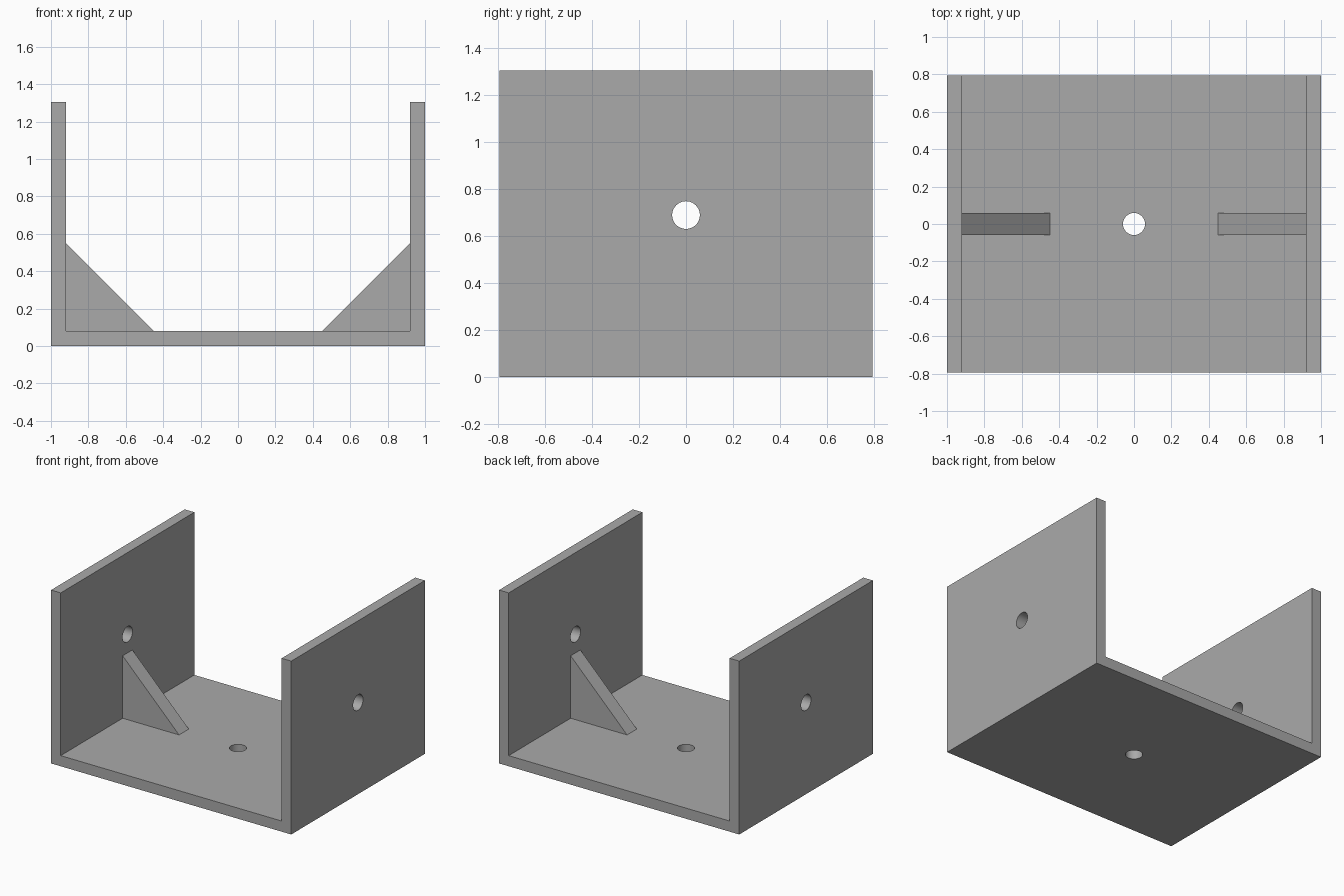
import bpy, bmesh
from math import radians

if "Cube" in bpy.data.objects:
    bpy.data.objects.remove(bpy.data.objects["Cube"], do_unlink=True)

HALF_DEPTH, HEIGHT, WALL = 0.795, 1.305, 0.08
HOLE_RADIUS, HOLE_Z = 0.059, 0.69

grey = bpy.data.materials.new("plain grey")
grey.use_nodes = True
COLOUR = (0.4, 0.4, 0.4, 1)
grey.diffuse_color = COLOUR
grey.node_tree.nodes["Principled BSDF"].inputs["Base Color"].default_value = COLOUR


def extrude_profile(name, points, half_depth):
    """Solid made from an (x, z) outline swept along y."""
    bm = bmesh.new()
    face = bm.faces.new([bm.verts.new((x, -half_depth, z)) for x, z in points])
    swept = bmesh.ops.extrude_face_region(bm, geom=[face])["geom"]
    verts = [v for v in swept if isinstance(v, bmesh.types.BMVert)]
    bmesh.ops.translate(bm, verts=verts, vec=(0, 2 * half_depth, 0))
    bmesh.ops.recalc_face_normals(bm, faces=bm.faces)
    mesh = bpy.data.meshes.new(name)
    bm.to_mesh(mesh)
    bm.free()
    mesh.materials.append(grey)
    obj = bpy.data.objects.new(name, mesh)
    bpy.context.collection.objects.link(obj)
    return obj


def drill(target, name, location, rotation, length):
    """Round hole through the target."""
    bpy.ops.mesh.primitive_cylinder_add(vertices=48, radius=HOLE_RADIUS, depth=length,
                                        location=location, rotation=rotation)
    cutter = bpy.context.object
    cutter.name = name
    cutter.data.materials.append(grey)
    cutter.hide_render = True
    cut = target.modifiers.new(name, "BOOLEAN")
    cut.operation = "DIFFERENCE"
    cut.solver = "EXACT"
    cut.object = cutter
    bpy.context.view_layer.objects.active = target
    bpy.ops.object.modifier_apply(modifier=name)
    bpy.data.objects.remove(cutter, do_unlink=True)


# U-shaped channel: base and two side walls
inner = 1 - WALL
right_half = [(1, 0), (1, HEIGHT), (inner, HEIGHT), (inner, WALL)]
left_half = [(-x, z) for x, z in reversed(right_half)]
bracket = extrude_profile("channel_bracket", right_half + left_half, HALF_DEPTH)

# Bolt holes through both walls and the base
drill(bracket, "wall_holes", (0, 0, HOLE_Z), (0, radians(90), 0), 3)
drill(bracket, "base_hole", (0, 0, WALL / 2), (0, 0, 0), 0.5)

# Triangular gussets bracing the walls
for side, label in ((1, "left"), (-1, "right")):
    outline = [(side * inner, WALL), (side * inner, 0.55), (side * 0.45, WALL)]
    extrude_profile(label + "_gusset", outline, 0.058)

# Smooth hole walls, crisp plate edges
bpy.ops.object.select_all(action="DESELECT")
bracket.select_set(True)
bpy.context.view_layer.objects.active = bracket
bpy.ops.object.shade_smooth_by_angle(angle=radians(30))
